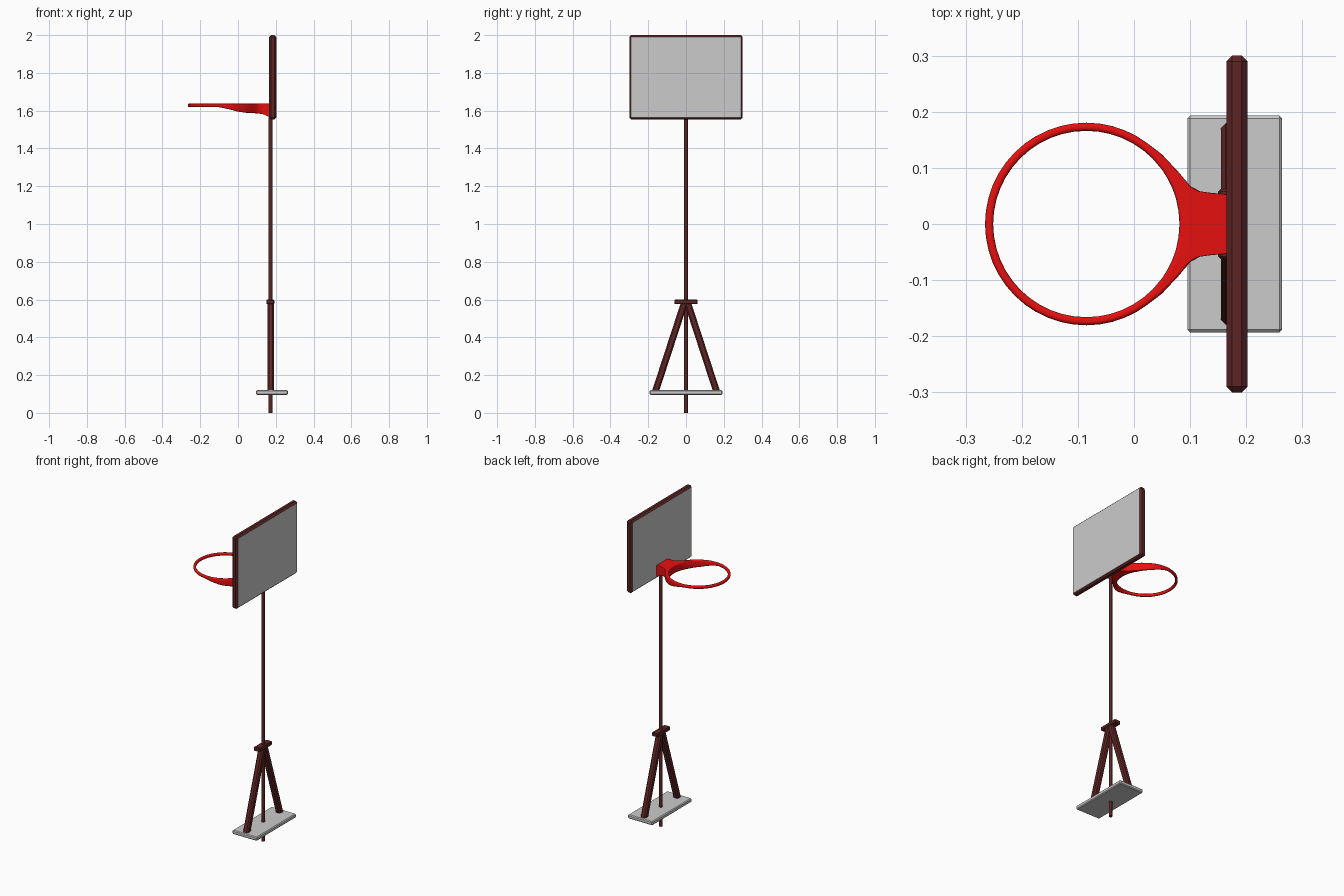
import bpy, bmesh
from math import sin, cos, radians, pi
from mathutils import Vector

if "Cube" in bpy.data.objects:
    bpy.data.objects.remove(bpy.data.objects["Cube"])


def paint(name, rgb):
    m = bpy.data.materials.new(name)
    m.diffuse_color = (*rgb, 1)
    m.use_nodes = True
    m.node_tree.nodes["Principled BSDF"].inputs["Base Color"].default_value = m.diffuse_color
    return m


BROWN = paint("dark_brown", (0.11, 0.018, 0.018))
RED = paint("red", (0.8, 0.005, 0.005))


def finish(name, bm, mat):
    bmesh.ops.recalc_face_normals(bm, faces=bm.faces)
    me = bpy.data.meshes.new(name)
    bm.to_mesh(me)
    bm.free()
    ob = bpy.data.objects.new(name, me)
    bpy.context.collection.objects.link(ob)
    if mat:
        me.materials.append(mat)
    return ob


def box(name, lo, hi, bevel=0.0, mat=None):
    bm = bmesh.new()
    bmesh.ops.create_cube(bm, size=1)
    lo, hi = Vector(lo), Vector(hi)
    bmesh.ops.scale(bm, vec=hi - lo, verts=bm.verts)
    bmesh.ops.translate(bm, vec=(lo + hi) / 2, verts=bm.verts)
    if bevel:
        bmesh.ops.bevel(bm, geom=bm.edges[:], offset=bevel, segments=1,
                        profile=0.5, affect='EDGES')
    return finish(name, bm, mat)


# Backboard: chamfered frame with a flush grey panel
box("backboard_frame", (0.165, -0.30, 1.553), (0.202, 0.30, 2.0), 0.01, BROWN)
box("backboard_panel", (0.1645, -0.29, 1.563), (0.2025, 0.29, 1.99))

# Base plate and cross bar
box("base_plate", (0.095, -0.193, 0.096), (0.264, 0.193, 0.12), 0.005)
box("cross_bar", (0.15, -0.062, 0.576), (0.192, 0.062, 0.60), 0.004, BROWN)

# Pole
bm = bmesh.new()
bmesh.ops.create_cone(bm, cap_ends=True, segments=12, radius1=0.01, radius2=0.01, depth=1.565)
bmesh.ops.translate(bm, vec=(0.172, 0, 0.7825), verts=bm.verts)
pole = finish("pole", bm, BROWN)

# Splayed legs, sheared so both ends stay level
for side, label in ((1, "left"), (-1, "right")):
    leg = box("leg_" + label, (0.155, -0.019, 0.11), (0.19, 0.019, 0.585), 0.008, BROWN)
    for v in leg.data.vertices:
        t = (v.co.z - 0.11) / 0.475
        v.co.y += side * (0.163 * (1 - t) + 0.008 * t)

# Hoop: ring whose outer edge flares into the mounting bracket
CX, INNER, OUTER, TOP, R = -0.085, 0.166, 0.1805, 1.637, 0.006
FLARE = [(0, 0.172, 0), (8, 0.172, 0.028), (16, 0.172, 0.053), (19, 0.142, 0.055),
         (24, 0.118, 0.058), (29, 0.1, 0.068), (36, 0.079, 0.093), (45, 0.05, 0.124)]
UNDER = [(-1, 1.619), (-0.1, 1.619), (-0.05, 1.608), (0, 1.595), (0.05, 1.588),
         (0.12, 1.585), (0.15, 1.577), (0.175, 1.56)]


def underside(x):
    for (x0, z0), (x1, z1) in zip(UNDER, UNDER[1:]):
        if x <= x1:
            return z0 + (z1 - z0) * (x - x0) / (x1 - x0)
    return UNDER[-1][1]


def section(a, ox, oy):
    # rounded rectangle running from the inner circle to the outer edge
    p = Vector((CX + INNER * cos(radians(a)), INNER * sin(radians(a)), 0))
    d = Vector((ox, oy, 0)) - p
    w = d.length
    d /= w
    arc = [0, pi / 6, pi / 3, pi / 2]
    upper = [(w - R + R * cos(t), R - R * sin(t)) for t in arc]
    upper += [(w - R + (2 * R - w) * k / 5, 0) for k in range(1, 5)]
    upper += [(R - R * sin(t), R - R * cos(t)) for t in arc]
    out = [(p + d * s) + Vector((0, 0, TOP - q)) for s, q in upper]
    for s, q in reversed(upper):
        c = p + d * s
        out.append(c + Vector((0, 0, underside(c.x) + q)))
    return out


ring = [(a, CX + OUTER * cos(radians(a)), OUTER * sin(radians(a)))
        for a in [52.5 + 7.5 * i for i in range(35)]]
stations = FLARE + ring + [(-a, x, -y) for a, x, y in reversed(FLARE[1:])]
bm = bmesh.new()
loops = [[bm.verts.new(c) for c in section(*s)] for s in stations]
for A, B in zip(loops, loops[1:] + loops[:1]):
    n = len(A)
    for i in range(n):
        bm.faces.new((A[i], A[(i + 1) % n], B[(i + 1) % n], B[i]))
hoop = finish("hoop", bm, RED)

# Smooth shading on the round parts
for ob in (pole, hoop):
    bpy.ops.object.select_all(action='DESELECT')
    ob.select_set(True)
    bpy.context.view_layer.objects.active = ob
    bpy.ops.object.shade_smooth_by_angle(angle=radians(40))
